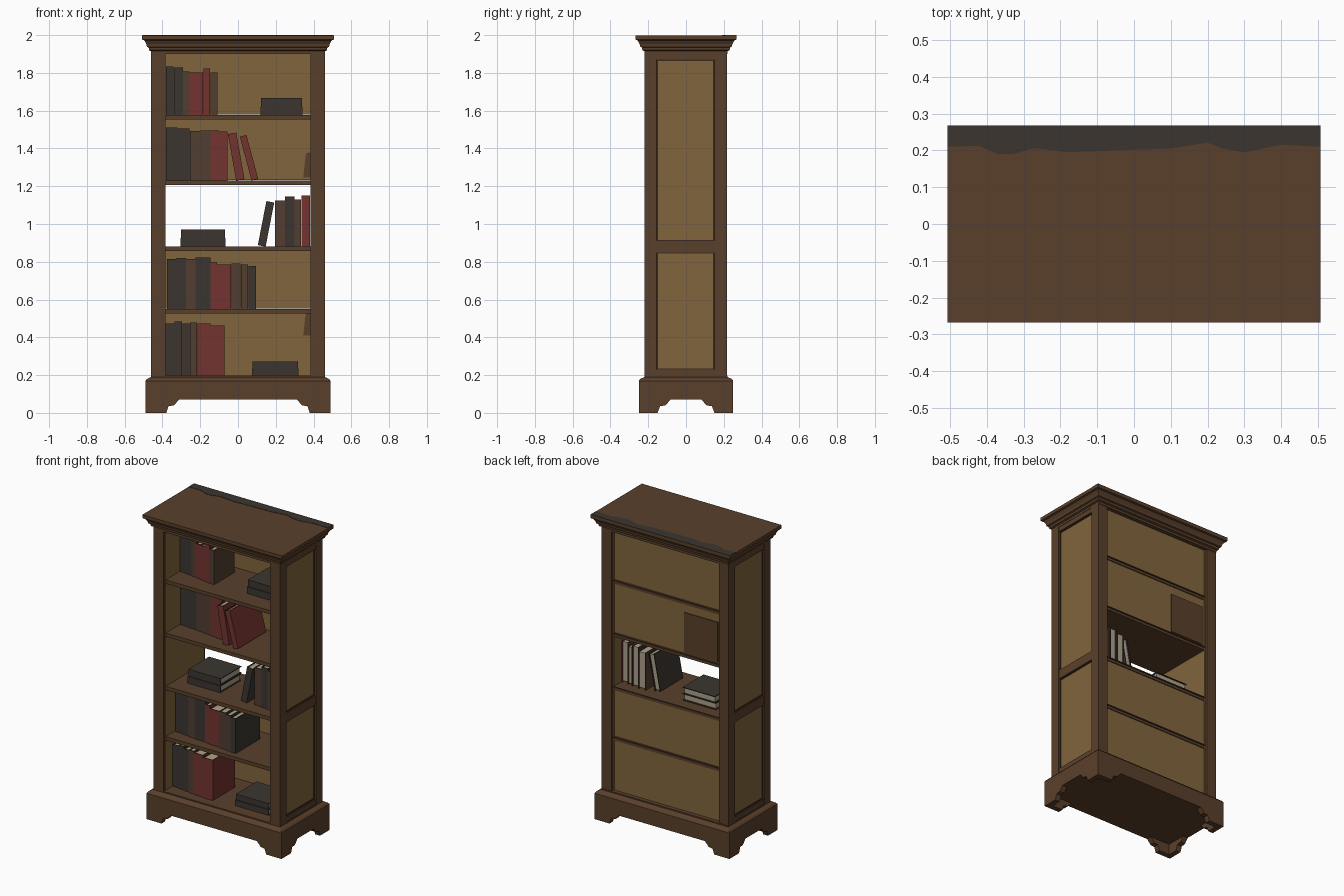
import bpy, bmesh, math
from mathutils import Vector

cube = bpy.data.objects.get("Cube")
if cube:
    bpy.data.objects.remove(cube, do_unlink=True)


def material(name, r, g, b):
    m = bpy.data.materials.new(name)
    m.use_nodes = True
    m.diffuse_color = (r, g, b, 1)
    m.node_tree.nodes["Principled BSDF"].inputs["Base Color"].default_value = (r, g, b, 1)
    return m


wood = material("brown wood", .102, .051, .024)
dark_wood = material("dark wood", .042, .022, .013)
tan = material("tan panel", .22, .13, .047)
charcoal = material("charcoal cloth", .043, .036, .03)
red = material("red cloth", .17, .034, .03)
brown = material("brown leather", .085, .048, .03)
paper = material("paper", .42, .36, .26)


def finish(name, bm, mats):
    bmesh.ops.recalc_face_normals(bm, faces=bm.faces)
    mesh = bpy.data.meshes.new(name)
    bm.to_mesh(mesh)
    bm.free()
    for m in mats:
        mesh.materials.append(m)
    obj = bpy.data.objects.new(name, mesh)
    bpy.context.collection.objects.link(obj)
    return obj


def boxes(name, parts, mats):
    """Each part is an x range, y range, z range and material index."""
    bm = bmesh.new()
    for xr, yr, zr, index in parts:
        verts = bmesh.ops.create_cube(bm, size=1)["verts"]
        for v in verts:
            v.co = [r[0] if c < 0 else r[1] for c, r in zip(v.co, (xr, yr, zr))]
        for f in {f for v in verts for f in v.link_faces}:
            f.material_index = index
    return finish(name, bm, mats)


def box(name, xr, yr, zr, mat):
    return boxes(name, [(xr, yr, zr, 0)], [mat])


def prism(name, points, place, depth, mat):
    """Extrudes a flat outline along the depth vector."""
    bm = bmesh.new()
    face = bm.faces.new([bm.verts.new(place(u, v)) for u, v in points])
    ext = bmesh.ops.extrude_face_region(bm, geom=[face])["geom"]
    moved = [g for g in ext if isinstance(g, bmesh.types.BMVert)]
    bmesh.ops.translate(bm, verts=moved, vec=Vector(depth))
    return finish(name, bm, [mat])


HX, HY = .46, .22


def moulding(name, profile, mat):
    """Stacked rectangles, each grown from the body by an offset at a height."""
    bm = bmesh.new()
    rings = [[bm.verts.new((sx * (HX + o), sy * (HY + o), z))
              for sx, sy in ((-1, -1), (1, -1), (1, 1), (-1, 1))] for o, z in profile]
    for a, b in zip(rings, rings[1:]):
        for i in range(4):
            j = (i + 1) % 4
            bm.faces.new((a[i], a[j], b[j], b[i]))
    bm.faces.new(rings[0])
    bm.faces.new(rings[-1])
    return finish(name, bm, [mat])


# Base with shaped bracket feet
moulding("base", [(.03, .08), (.03, .17), (.022, .18), (0, .19), (0, .198)], wood)
box("bottom_board", (-.46, .46), (-.22, .22), (.07, .085), wood)


def foot_outline(h, foot):
    half = [(h, .08), (h, 0), (h - foot, 0), (h - foot - .012, .035),
            (h - foot - .042, .04), (h - foot - .067, .07)]
    return half + [(-u, v) for u, v in reversed(half)]


for side, s in (("left", 1), ("right", -1)):
    prism(side + "_apron", foot_outline(HY + .03, .1),
          lambda u, v: (s * (HX + .03), u, v), (-s * .035, 0, 0), wood)
for side, s in (("back", 1), ("front", -1)):
    prism(side + "_apron", foot_outline(HX + .03, .11),
          lambda u, v: (u, s * (HY + .03), v), (0, -s * .035, 0), wood)

# Cornice, with a ragged dark stain along the back of its top
moulding("cornice", [(0, 1.9), (0, 1.915), (.011, 1.92), (.013, 1.934), (.022, 1.938),
                     (.025, 1.952), (.036, 1.972), (.047, 1.976), (.047, 1.998)], wood)
edge = [(-.506, .21), (-.42, .212), (-.37, .19), (-.33, .19), (-.27, .206), (-.18, .195),
        (.1, .205), (.2, .221), (.24, .205), (.3, .195), (.4, .215), (.506, .21)]
prism("top_stain", edge + [(.506, .267), (-.506, .267)],
      lambda u, v: (u, v, 1.997), (0, 0, .003), charcoal)

# Side frames: posts, rails, recessed panels, inner linings and dark beads
for side, s in (("left", 1), ("right", -1)):
    def across(a, b):
        return sorted((s * a, s * b))

    box(side + "_front_post", across(.385, HX), (-HY, -.155), (.19, 1.905), wood)
    box(side + "_back_post", across(.39, HX), (.15, .217), (.19, 1.905), wood)
    box(side + "_inner_lining", across(.384, .392), (-.205, .2), (.195, 1.9), tan)
    for level, zr in (("bottom", (.19, .23)), ("middle", (.85, .91)), ("top", (1.87, 1.905))):
        box(side + "_" + level + "_rail", across(.4, HX - .002), (-.16, .155), zr, wood)
    box(side + "_panel", across(.405, .446), (-.16, .155), (.2, 1.9), tan)
    for level, low, high in (("lower", .23, .85), ("upper", .91, 1.87)):
        w = .006
        xr = across(.44, .451)
        boxes(side + "_" + level + "_bead",
              [(xr, (-.155, -.155 + w), (low, high), 0), (xr, (.15 - w, .15), (low, high), 0),
               (xr, (-.155, .15), (low, low + w), 0), (xr, (-.155, .15), (high - w, high), 0)],
              [dark_wood])

# Shelves and back panels; the middle bay is open
floors = [.198, .55, .88, 1.23, 1.578]
for i, z in enumerate(floors):
    if i:
        box(f"shelf_{i}", (-.405, .405), (-.2, .2), (z - .024, z), wood)
        box(f"shelf_back_edge_{i}", (-.386, .386), (.198, .204), (z - .008, z), dark_wood)
    top = floors[i + 1] - .024 if i < 4 else 1.9
    if i != 2:
        box(f"back_panel_{i}", (-.39, .39), (.178, .194), (z + .002 * (i > 0), top), tan)

# Worn patches on the back panels
box("back_patch", (-.37, -.125), (.19, .2), (1.24, 1.5), wood)
for name, z in (("lower_worn_patch", .41), ("upper_worn_patch", 1.245)):
    prism(name, [(.345, z), (.385, z), (.385, z + .135), (.36, z + .13)],
          lambda u, v: (u, .175, v), (0, .004, 0), wood)


# Books: spine and covers wrapped round a page block
def book(name, width, height, depth, mat, location, tilt=0):
    t = min(.005, width / 5)
    obj = boxes(name, [((0, width), (0, t), (0, height), 0),
                       ((0, t), (0, depth), (0, height), 0),
                       ((width - t, width), (0, depth), (0, height), 0),
                       ((t, width - t), (t, depth - .008), (.006, height - .006), 1)],
                [mat, paper])
    obj.location = location
    obj.rotation_euler.y = tilt


# Each row: floor index, left end, spine y, book depth, then (right end, height, cover)
rows = [
    (0, -.385, -.13, .23, [(-.335, .275, charcoal), (-.295, .285, charcoal), (-.255, .275, charcoal),
                           (-.215, .28, brown), (-.145, .275, red), (-.07, .265, red)]),
    (1, -.375, -.11, .25, [(-.325, .265, charcoal), (-.275, .27, charcoal), (-.225, .265, brown),
                           (-.145, .272, charcoal), (-.11, .25, red), (-.035, .235, red),
                           (.015, .24, brown), (.055, .235, brown), (.095, .228, charcoal)]),
    (2, .195, -.11, .25, [(.25, .245, brown), (.3, .265, charcoal), (.335, .25, brown),
                          (.382, .27, red)]),
    (3, -.38, -.055, .23, [(-.32, .28, charcoal), (-.255, .275, charcoal), (-.2, .262, brown),
                           (-.145, .265, brown), (-.1, .265, red), (-.055, .26, red)]),
    (4, -.382, -.055, .21, [(-.34, .257, charcoal), (-.29, .25, charcoal), (-.257, .23, brown),
                            (-.22, .225, red), (-.183, .225, red), (-.146, .245, red),
                            (-.108, .225, brown)]),
]
for floor, x, y, depth, row in rows:
    for n, (end, height, mat) in enumerate(row):
        book(f"book_{floor}_{n}", end - x - .001, height, depth, mat,
             (x, y - .006 * n, floors[floor]))
        x = end

# Leaning books
for n, (floor, x, y, w, h, depth, degrees, mat) in enumerate([
        (3, -.01, -.14, .045, .25, .28, -10, red), (3, .072, -.15, .036, .24, .29, -15, red),
        (2, .105, -.12, .042, .238, .235, 11, charcoal)]):
    tilt = math.radians(degrees)
    lift = max(0, w * math.sin(tilt))
    book(f"leaning_book_{n}", w, h, depth, mat, (x, y, floors[floor] + lift), tilt)

# Books lying in small stacks
for floor, x, y, length, thick in ((0, .075, -.14, .245, .037), (2, -.305, -.09, .24, .045),
                                   (4, .12, -.08, .222, .044)):
    for n in range(2):
        book(f"lying_book_{floor}_{n}", thick, length - .006 * n, .215, charcoal,
             (x + .003 * n, y + .006 * n, floors[floor] + thick * (n + 1)), math.pi / 2)
